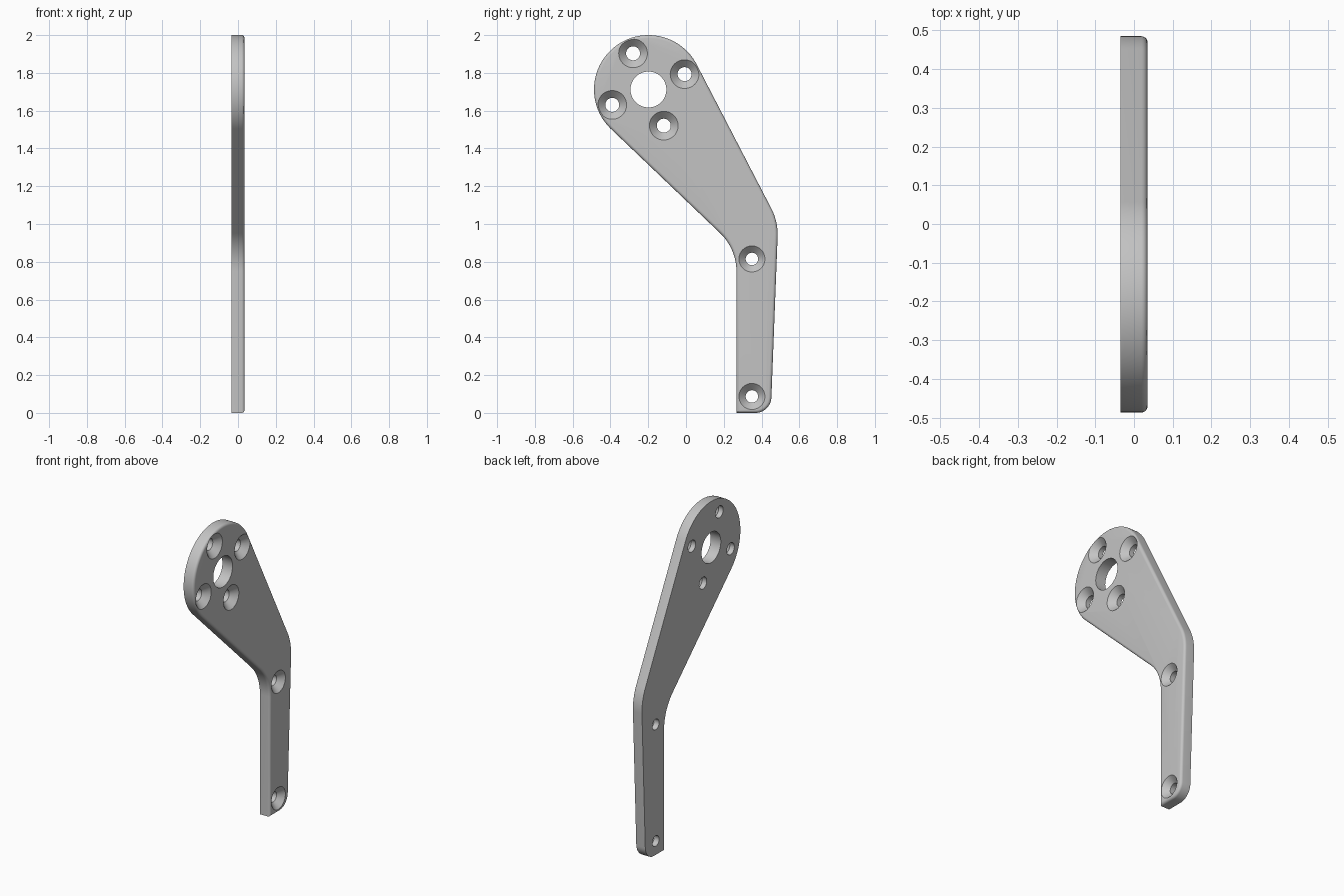
import bpy, bmesh
from math import sin, cos, tan, pi, radians
from mathutils import Vector

cube = bpy.data.objects.get("Cube")
if cube:
    bpy.data.objects.remove(cube)

HALF = 0.035           # half the plate thickness
EDGE = 0.016           # rounding of the outer rim
HUB = Vector((-0.199, 1.712))
HUB_R = 0.288


def material(name, value):
    mat = bpy.data.materials.new(name)
    mat.use_nodes = True
    color = (value, value, value, 1)
    mat.diffuse_color = color
    mat.node_tree.nodes["Principled BSDF"].inputs["Base Color"].default_value = color
    return mat


def arc(center, radius, start, end, steps):
    return [center + radius * Vector((cos(a), sin(a)))
            for a in (start + (end - start) * i / steps for i in range(steps + 1))]


def fillet(prev, corner, nxt, radius, steps=12):
    """Points of an arc that rounds a corner of the outline."""
    a, b = (prev - corner).normalized(), (nxt - corner).normalized()
    half = a.angle(b) / 2
    center = corner + (a + b).normalized() * radius / sin(half)
    p, q = (corner + d * radius / tan(half) - center for d in (a, b))
    sweep = p.angle(q)
    return [center + (p * sin((1 - t) * sweep) + q * sin(t * sweep)) / sin(sweep)
            for t in (i / steps for i in range(steps + 1))]


def make_object(name, bm):
    bmesh.ops.recalc_face_normals(bm, faces=bm.faces)
    mesh = bpy.data.meshes.new(name)
    bm.to_mesh(mesh)
    bm.free()
    obj = bpy.data.objects.new(name, mesh)
    bpy.context.collection.objects.link(obj)
    return obj


def add_lathe(bm, center, profile, sides=48):
    """Closed solid turned about the x direction from (x, radius) pairs."""
    rings = [[bm.verts.new((x, *p)) for p in arc(center, r, 0, 2 * pi, sides)[:-1]]
             for x, r in profile]
    for lower, upper in zip(rings, rings[1:]):
        for i in range(sides):
            j = (i + 1) % sides
            bm.faces.new((lower[i], lower[j], upper[j], upper[i]))
    bm.faces.new(rings[0])
    bm.faces.new(rings[-1])


# Outline: round hub, bent arm and straight leg
hub = arc(HUB, HUB_R, radians(27.4), radians(226.3), 64)
inner, heel, toe, outer = (Vector(p) for p in
                           ((0.267, 0.869), (0.267, 0), (0.449, 0), (0.488, 1.012)))
outline = (hub + fillet(hub[-1], inner, heel, 0.28) + [heel]
           + fillet(heel, toe, outer, 0.085) + fillet(toe, outer, hub[0], 0.3))

# Plate with a rounded rim on the countersunk side
bm = bmesh.new()
base = bm.faces.new([bm.verts.new((-HALF, *p)) for p in outline])
top = bmesh.ops.extrude_face_region(bm, geom=[base], use_keep_orig=True)["geom"]
bmesh.ops.translate(bm, verts=[v for v in top if isinstance(v, bmesh.types.BMVert)],
                    vec=(2 * HALF, 0, 0))
bmesh.ops.recalc_face_normals(bm, faces=bm.faces)
rim = [e for e in bm.edges if all(v.co.x > 0 for v in e.verts)]
bmesh.ops.bevel(bm, geom=rim, offset=EDGE, offset_type='OFFSET', segments=5,
                profile=0.5, affect='EDGES')
plate = make_object("bracket_plate", bm)
plate.data.materials.append(material("plain grey", 0.55))


# Bore and countersunk screw holes
def screw_hole(bm, center, head, shank):
    add_lathe(bm, center, [(-0.1, shank), (HALF - (head - shank), shank),
                           (HALF, head), (0.1, head)])


bm = bmesh.new()
add_lathe(bm, HUB, [(-0.1, 0.095), (0.1, 0.095)], 64)
for k in range(4):
    a = radians(23 + 90 * k)
    screw_hole(bm, HUB + 0.208 * Vector((cos(a), sin(a))), 0.076, 0.037)
for z in (0.815, 0.087):
    screw_hole(bm, Vector((0.349, z)), 0.069, 0.033)
cutter = make_object("hole_cutter", bm)
cutter.hide_render = True

cut = plate.modifiers.new("holes", 'BOOLEAN')
cut.operation = 'DIFFERENCE'
cut.solver = 'EXACT'
cut.object = cutter
bpy.ops.object.select_all(action='DESELECT')
bpy.context.view_layer.objects.active = plate
plate.select_set(True)
bpy.ops.object.modifier_apply(modifier=cut.name)
bpy.data.objects.remove(cutter)
bpy.ops.object.shade_smooth_by_angle(angle=radians(30))
